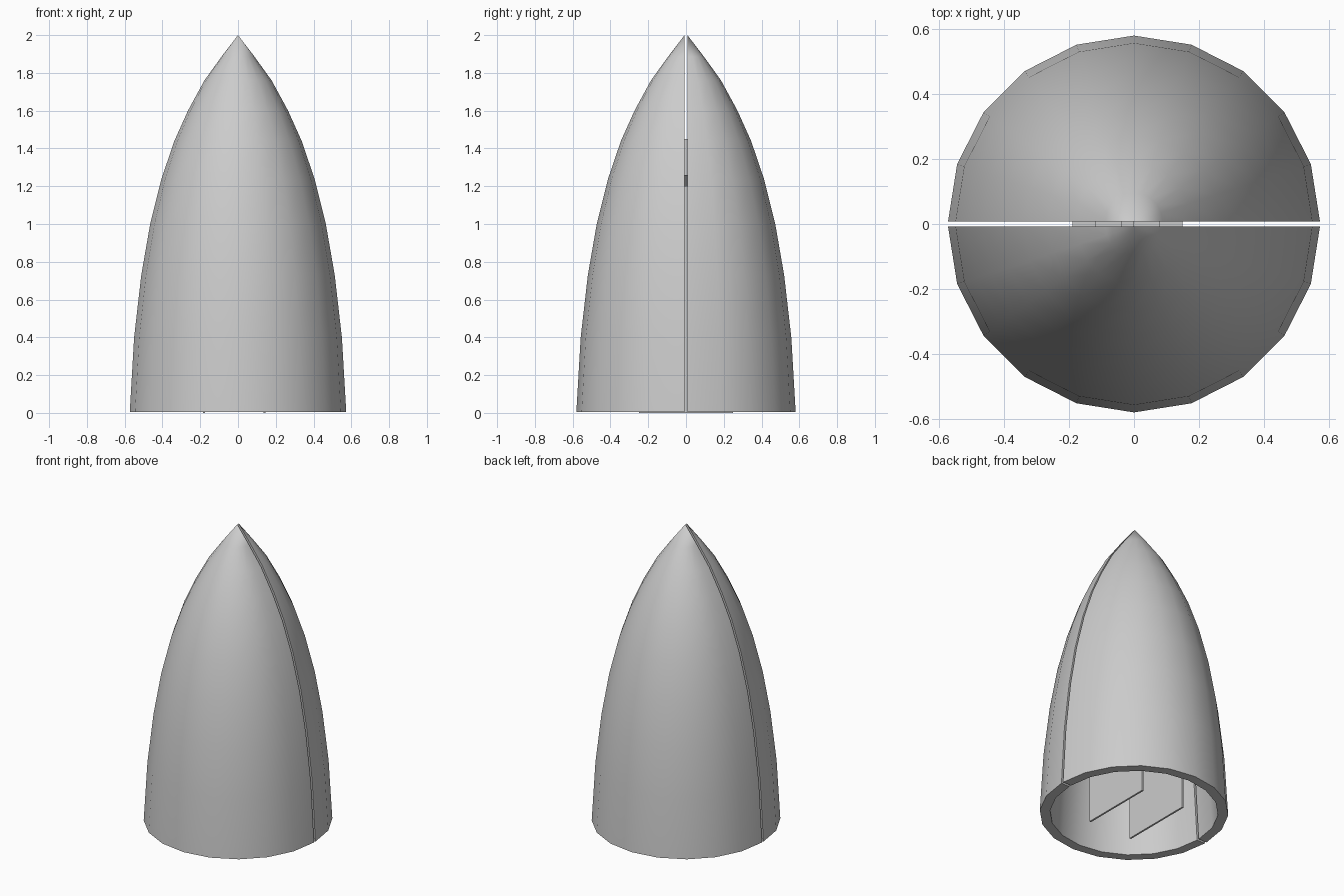
import bpy, bmesh, math
from mathutils import Matrix

if "Cube" in bpy.data.objects:
    bpy.data.objects.remove(bpy.data.objects["Cube"])

OUTER = [(0.573, 0.005), (0.55, 0.40), (0.512, 0.73), (0.465, 1.0), (0.405, 1.24),
         (0.337, 1.44), (0.265, 1.60), (0.178, 1.76), (0.088, 1.885), (0, 2.0)]
INNER = [(0, 1.88), (0.12, 1.72), (0.205, 1.58), (0.275, 1.42), (0.343, 1.22),
         (0.402, 0.98), (0.448, 0.71), (0.486, 0.39), (0.51, 0.005)]
SIDES, GAP = 10, 0.0075


def finish(bm, name, smooth=None):
    bmesh.ops.remove_doubles(bm, verts=bm.verts, dist=1e-5)
    bmesh.ops.recalc_face_normals(bm, faces=bm.faces)
    me = bpy.data.meshes.new(name)
    bm.to_mesh(me)
    bm.free()
    ob = bpy.data.objects.new(name, me)
    bpy.context.collection.objects.link(ob)
    if smooth:
        bpy.ops.object.select_all(action='DESELECT')
        ob.select_set(True)
        bpy.context.view_layer.objects.active = ob
        bpy.ops.object.shade_smooth_by_angle(angle=math.radians(smooth))
    return ob


def half_shell(name, start, shift):
    """Sweep the closed wall profile through half a turn and cap the split."""
    bm = bmesh.new()
    prof = OUTER + INNER
    rings = []
    for i in range(SIDES + 1):
        a = start + math.pi * i / SIDES
        rings.append([bm.verts.new((r * math.cos(a), r * math.sin(a) + shift, z))
                      for r, z in prof])
    n = len(prof)
    for a, b in zip(rings, rings[1:]):
        for j in range(n):
            k = (j + 1) % n
            if prof[j][0] == 0 and prof[k][0] == 0:
                continue
            bm.faces.new((a[j], b[j], b[k], a[k]))
    # split faces, as a strip of quads between outer and inner wall
    m = len(OUTER)
    for ring in (rings[0], rings[-1]):
        for j in range(m - 2):
            bm.faces.new((ring[j], ring[j + 1], ring[n - 2 - j], ring[n - 1 - j]))
        bm.faces.new((ring[m - 2], ring[m - 1], ring[m], ring[m + 1]))
    return finish(bm, name, 35)


def box(name, size, center):
    bm = bmesh.new()
    bmesh.ops.create_cube(bm, size=1, matrix=Matrix.Translation(center) @ Matrix.Diagonal((*size, 1)))
    return finish(bm, name)


def cone(name, r1, r2, z0, z1, x=0):
    bm = bmesh.new()
    bmesh.ops.create_cone(bm, cap_ends=True, segments=16, radius1=r1, radius2=r2, depth=z1 - z0,
                          matrix=Matrix.Translation((x, 0, (z0 + z1) / 2)))
    return finish(bm, name, 35)


# Two fairing halves with a narrow split
half_shell("fairing_back", 0, GAP)
half_shell("fairing_front", math.pi, -GAP)

# Payload inside: hanging panels, body, mast
box("panel_left", (0.012, 0.5, 0.65), (-0.18, 0, 0.325))
box("panel_right", (0.012, 0.5, 0.65), (0.14, 0, 0.325))
box("payload_body", (0.34, 0.34, 0.55), (-0.02, 0, 0.925))
cone("payload_dish", 0.04, 0.1, 1.2, 1.26, -0.02)
cone("payload_mast", 0.02, 0.02, 1.26, 1.45, -0.02)
